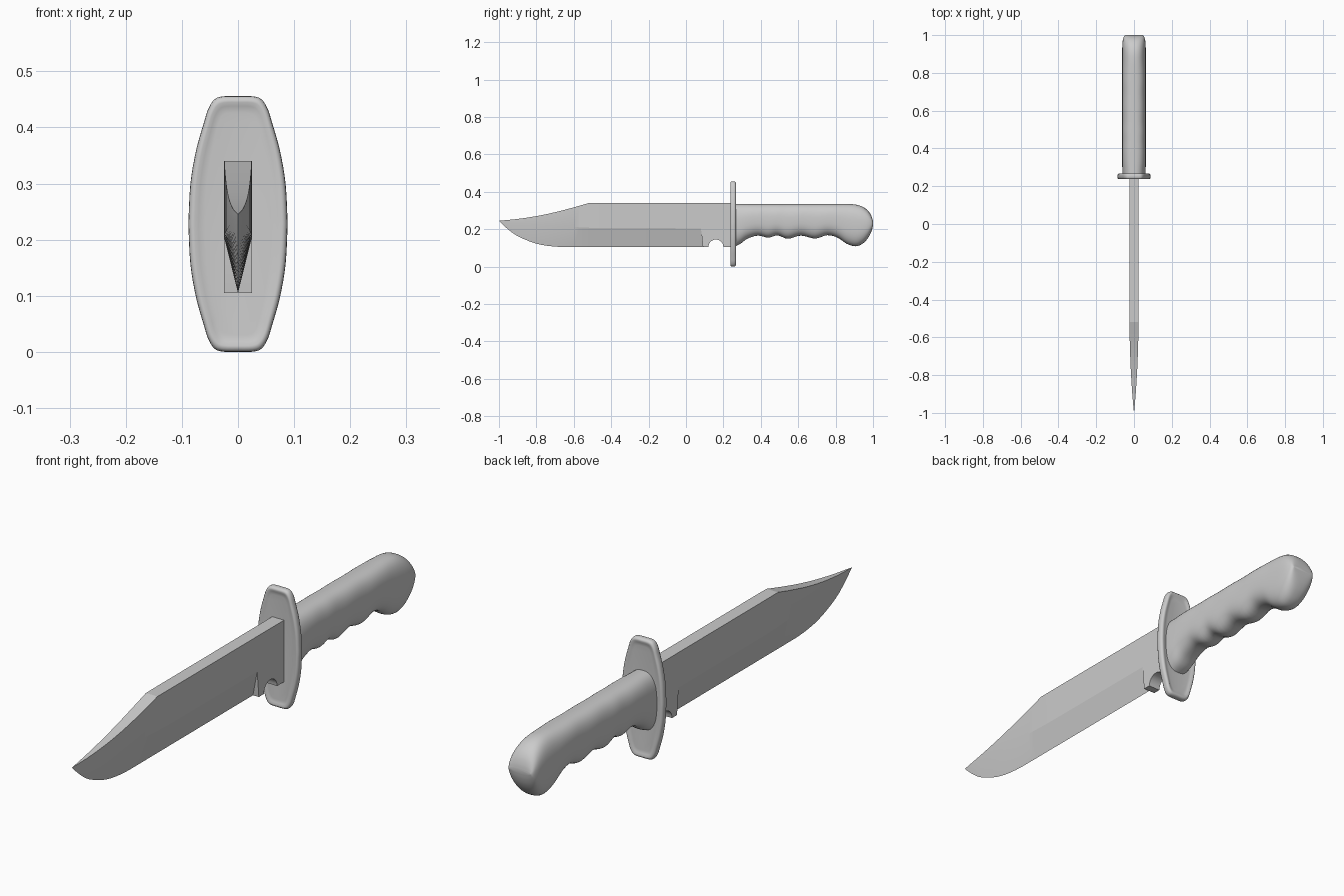
import bpy, bmesh, math

if "Cube" in bpy.data.objects:
    bpy.data.objects.remove(bpy.data.objects["Cube"])


def finish(name, bm, angle):
    bmesh.ops.remove_doubles(bm, verts=bm.verts, dist=0.0002)
    bmesh.ops.recalc_face_normals(bm, faces=bm.faces)
    me = bpy.data.meshes.new(name)
    bm.to_mesh(me)
    bm.free()
    ob = bpy.data.objects.new(name, me)
    bpy.context.collection.objects.link(ob)
    bpy.ops.object.select_all(action='DESELECT')
    ob.select_set(True)
    bpy.context.view_layer.objects.active = ob
    bpy.ops.object.shade_smooth_by_angle(angle=math.radians(angle))
    return ob


def loft(name, rings, angle):
    bm = bmesh.new()
    vs = [[bm.verts.new(p) for p in r] for r in rings]
    n = len(rings[0])
    for a, b in zip(vs, vs[1:]):
        for i in range(n):
            j = (i + 1) % n
            bm.faces.new((a[i], a[j], b[j], b[i]))
    bm.faces.new(vs[0])
    bm.faces.new(vs[-1])
    return finish(name, bm, angle)


def spline(pts, steps):
    # Catmull-Rom through points of any dimension
    p = [pts[0]] + pts + [pts[-1]]
    out = []
    for k in range(1, len(p) - 2):
        for s in range(steps):
            t = s / steps
            out.append(tuple(0.5 * (2 * b + (c - a) * t + (2 * a - 5 * b + 4 * c - d) * t * t
                                    + (3 * b - a - 3 * c + d) * t ** 3)
                             for a, b, c, d in zip(*p[k - 1:k + 3])))
    return out + [pts[-1]]


# Blade: stations of y, edge z, grind-line z, spine z, half thickness
tip = [(-1, .245, .245, .245, .0), (-.96, .207, .241, .249, .004),
       (-.9, .163, .235, .255, .009), (-.8, .123, .226, .270, .0155),
       (-.7, .107, .218, .291, .020), (-.6, .105, .212, .317, .023),
       (-.52, .105, .208, .34, .0245)]
stations = spline(tip, 3) + [(-.44, .105, .206, .34, .025), (.09, .105, .205, .34, .025)]
loft("blade", [[(0, y, e), (h, y, g), (h, y, s), (-h, y, s), (-h, y, g)]
               for y, e, g, s, h in stations], 12)

# Ricasso: full-thickness block with a round notch beneath
outline = [(.25, .34), (.09, .34), (.08, .205), (.09, .105)]
outline += [(.16 - .04 * math.cos(math.pi * i / 12), .105 + .04 * math.sin(math.pi * i / 12))
            for i in range(13)] + [(.25, .105)]
loft("ricasso", [[(x, y, z) for y, z in outline] for x in (-.025, .025)], 30)

# Guard: rounded plate with a raised rim and shallow dished faces
quarter = spline([(.0885, 0), (.085, .07), (.075, .13), (.061, .18), (.053, .205),
                  (.042, .222), (.027, .2275), (0, .228)], 4)
right = [(x, -z) for x, z in reversed(quarter)] + quarter[1:]
rim = right + [(-x, z) for x, z in reversed(right)][1:-1]
section = [(.030, -.010), (.018, -.0115), (.011, -.015), (.005, -.014), (.001, -.009), (0, -.003)]
section += [(i, -y) for i, y in reversed(section)]
loft("guard", [[(x * (1 - i / .0885), .252 + y, .228 + z * (1 - i / .228)) for x, z in rim]
               for i, y in section], 50)

# Handle: stations of y, underside z, top z, half width, with finger grooves
grip = [(.26, .108, .335, .061), (.29, .122, .335, .062), (.33, .15, .335, .0625),
        (.385, .166, .335, .0625), (.44, .155, .335, .0625), (.49, .167, .335, .0625),
        (.545, .149, .335, .0625), (.615, .166, .335, .0625), (.69, .15, .335, .0625),
        (.755, .168, .335, .0625), (.81, .155, .335, .0625), (.86, .122, .335, .0625),
        (.905, .109, .332, .0625), (.94, .12, .322, .062), (.968, .146, .304, .060),
        (.986, .175, .282, .056), (.996, .203, .258, .051), (1.0, .225, .238, .045)]


def oval(y, lo, hi, w, n=40, power=.78):
    ring = []
    for k in range(n):
        a = 2 * math.pi * k / n
        c, s = math.cos(a), math.sin(a)
        ring.append((w * math.copysign(abs(c) ** power, c), y,
                     (lo + hi) / 2 + (hi - lo) / 2 * math.copysign(abs(s) ** power, s)))
    return ring


loft("handle", [oval(*s) for s in spline(grip, 4)], 60)
